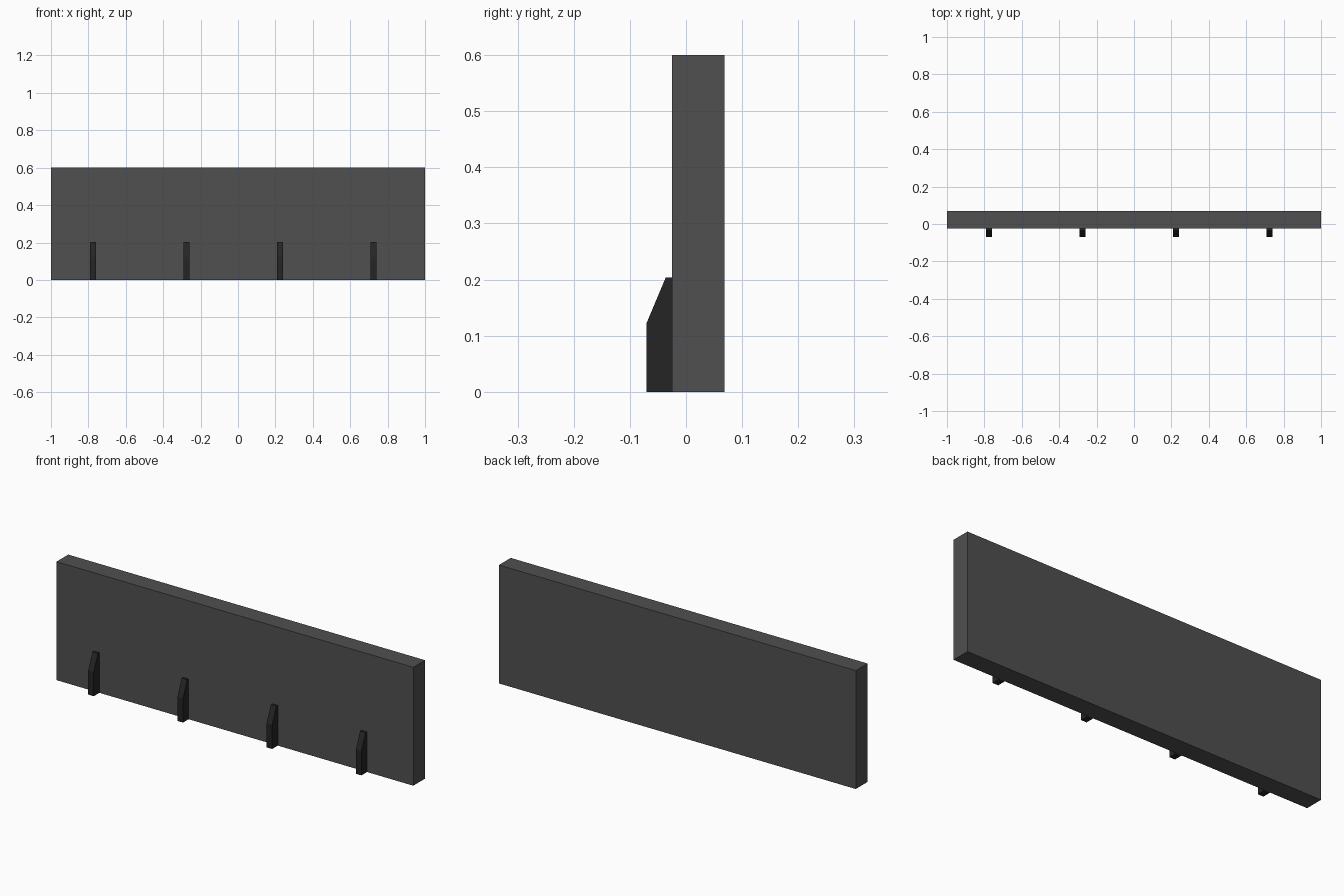
import bpy
import bmesh

if "Cube" in bpy.data.objects:
    bpy.data.objects.remove(bpy.data.objects["Cube"])


def material(name, value):
    mat = bpy.data.materials.new(name)
    mat.diffuse_color = (value, value, value, 1)
    mat.use_nodes = True
    mat.node_tree.nodes["Principled BSDF"].inputs["Base Color"].default_value = mat.diffuse_color
    return mat


def extrude_profile(name, profile, x_centre, width, mat):
    """Extrude a (y, z) profile along x, centred on x_centre."""
    bm = bmesh.new()
    face = bm.faces.new([bm.verts.new((-width / 2, y, z)) for y, z in profile])
    side = bmesh.ops.extrude_face_region(bm, geom=[face])["geom"]
    verts = [v for v in side if isinstance(v, bmesh.types.BMVert)]
    bmesh.ops.translate(bm, verts=verts, vec=(width, 0, 0))
    bmesh.ops.recalc_face_normals(bm, faces=bm.faces)
    mesh = bpy.data.meshes.new(name)
    bm.to_mesh(mesh)
    bm.free()
    mesh.materials.append(mat)
    obj = bpy.data.objects.new(name, mesh)
    obj.location.x = x_centre
    bpy.context.collection.objects.link(obj)
    return obj


FRONT, BACK = -0.025, 0.069
panel_grey = material("panel_grey", 0.08)
rib_black = material("rib_black", 0.018)

# Upright panel
extrude_profile("panel", [(FRONT, 0), (BACK, 0), (BACK, 0.6), (FRONT, 0.6)],
                0, 2, panel_grey)

# Four chamfered ribs along the foot of the front face
rib_profile = [(FRONT, 0), (FRONT, 0.204), (-0.036, 0.204),
               (-0.07, 0.123), (-0.07, 0)]
for i in range(4):
    extrude_profile(f"rib_{i + 1}", rib_profile, -0.775 + 0.5 * i, 0.031, rib_black)
